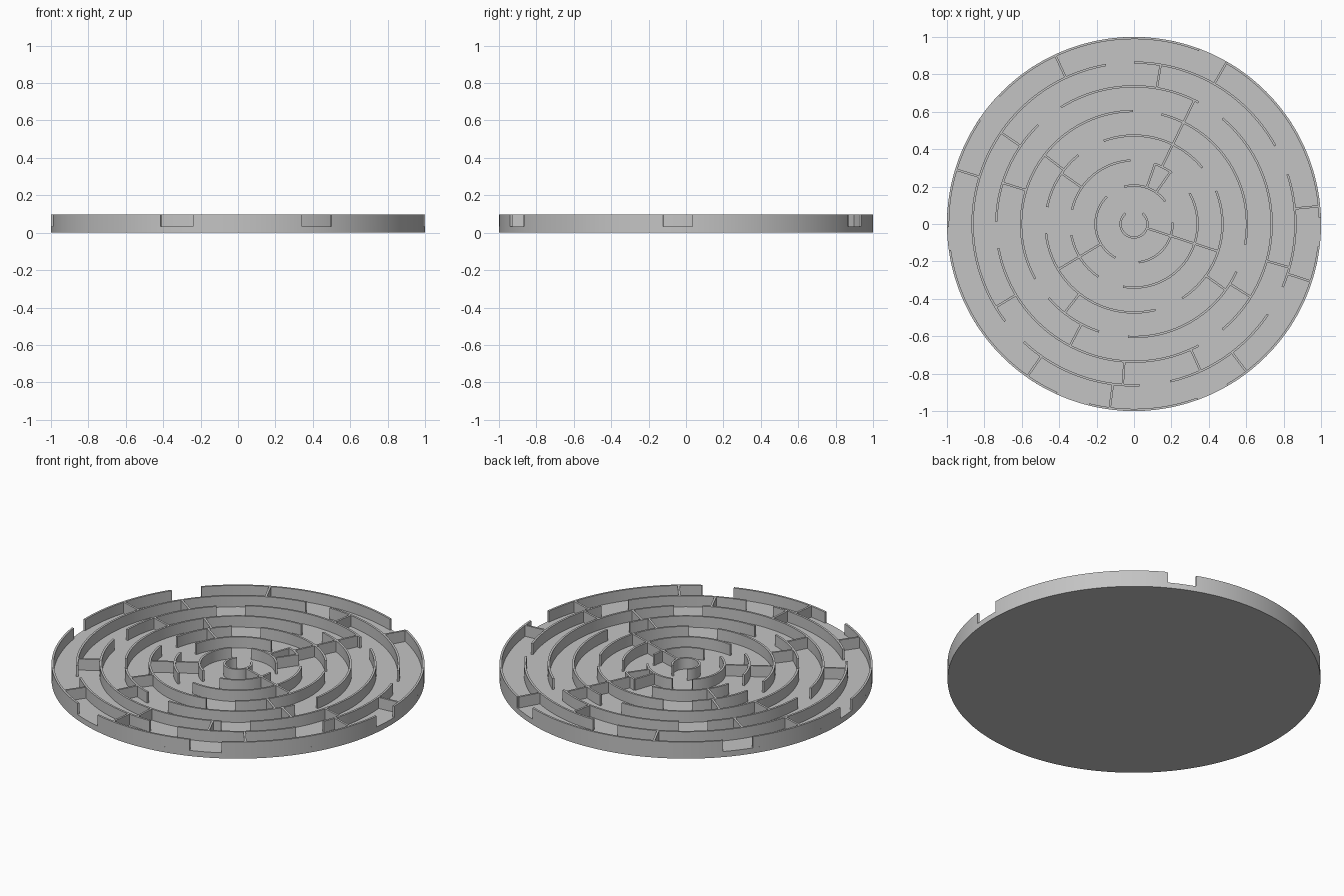
import bpy, bmesh, math

old = bpy.data.objects.get("Cube")
if old:
    bpy.data.objects.remove(old, do_unlink=True)

FLOOR, TOP, THICK = 0.033, 0.098, 0.012

grey = bpy.data.materials.new("light grey")
grey.use_nodes = True
colour = (0.55, 0.55, 0.55, 1)
grey.diffuse_color = colour
grey.node_tree.nodes["Principled BSDF"].inputs["Base Color"].default_value = colour


def polar(radius, degrees):
    a = math.radians(degrees)
    return radius * math.cos(a), radius * math.sin(a)


def finish(bm, name):
    """Turn a bmesh into a shaded object with the shared material."""
    bmesh.ops.recalc_face_normals(bm, faces=bm.faces)
    mesh = bpy.data.meshes.new(name)
    bm.to_mesh(mesh)
    bm.free()
    mesh.materials.append(grey)
    obj = bpy.data.objects.new(name, mesh)
    bpy.context.collection.objects.link(obj)
    bpy.ops.object.select_all(action="DESELECT")
    obj.select_set(True)
    bpy.context.view_layer.objects.active = obj
    bpy.ops.object.shade_smooth_by_angle(angle=math.radians(30))


def sweep(bm, sections):
    """Join a row of four-point cross-sections into a closed wall."""
    rows = [[bm.verts.new(p) for p in s] for s in sections]
    for a, b in zip(rows, rows[1:]):
        for i in range(4):
            j = (i + 1) % 4
            bm.faces.new((a[i], a[j], b[j], b[i]))
    bm.faces.new(rows[0])
    bm.faces.new(rows[-1])


def arc_wall(bm, radius, start, end):
    inner, outer = radius - THICK / 2, radius + THICK / 2
    steps = max(4, round((end - start) / 1.5))
    sections = []
    for k in range(steps + 1):
        a = start + (end - start) * k / steps
        sections.append([(*polar(r, a), z) for r, z in
                         ((inner, FLOOR), (outer, FLOOR), (outer, TOP), (inner, TOP))])
    sweep(bm, sections)


def radial_wall(bm, r0, r1, angle):
    nx, ny = polar(THICK / 2, angle + 90)
    sections = []
    for r in (r0, r1):
        x, y = polar(r, angle)
        sections.append([(x + s * nx, y + s * ny, z) for s, z in
                         ((-1, FLOOR), (1, FLOOR), (1, TOP), (-1, TOP))])
    sweep(bm, sections)


# Round floor plate
bm = bmesh.new()
bmesh.ops.create_cone(bm, cap_ends=True, segments=240, radius1=1, radius2=1, depth=FLOOR)
bmesh.ops.translate(bm, verts=bm.verts, vec=(0, 0, FLOOR / 2))
finish(bm, "floor_disc")

# Concentric ring walls, from the centre out: start and end angle of each arc
RADII = [0.072, 0.206, 0.34, 0.473, 0.604, 0.736, 0.863, 0.994]
ARCS = [
    [(129, 411)],
    [(36, 104.5), (134.5, 241), (277, 362)],
    [(53.5, 71), (93, 167), (190, 236), (260, 389)],
    [(39.5, 110), (129, 169), (186, 284), (303, 382)],
    [(-10.5, 76), (90.5, 209), (221, 252), (267, 335)],
    [(62, 122), (134, 179), (190, 298), (310, 410)],
    [(29, 90), (100, 217), (227, 272), (283, 326), (337, 378)],
    [(2, 60), (69.5, 136.5), (146, 181), (188, 245.5), (256, 290), (300, 353)],
]
for number, (radius, arcs) in enumerate(zip(RADII, ARCS), 1):
    bm = bmesh.new()
    for start, end in arcs:
        arc_wall(bm, radius, start, end)
    finish(bm, f"ring_wall_{number}")

# Straight partitions: inner ring, outer ring, angles
PARTITIONS = [
    (0, 3, [-18]),
    (1, 2, [55, 70.7]),
    (1, 3, [211]),
    (2, 3, [145]),
    (2, 5, [64]),
    (3, 4, [142.4, 232, -35.7]),
    (4, 5, [162.6, 242.3, -32]),
    (5, 6, [80.5, 145.5, 211, 266, -65.6, -15.6]),
    (6, 7, [115, 60.2, 163, 5.5, -18, -52.7, 235, 262.5]),
]
bm = bmesh.new()
for inner, outer, angles in PARTITIONS:
    for angle in angles:
        radial_wall(bm, RADII[inner], RADII[outer], angle)
finish(bm, "partition_walls")
